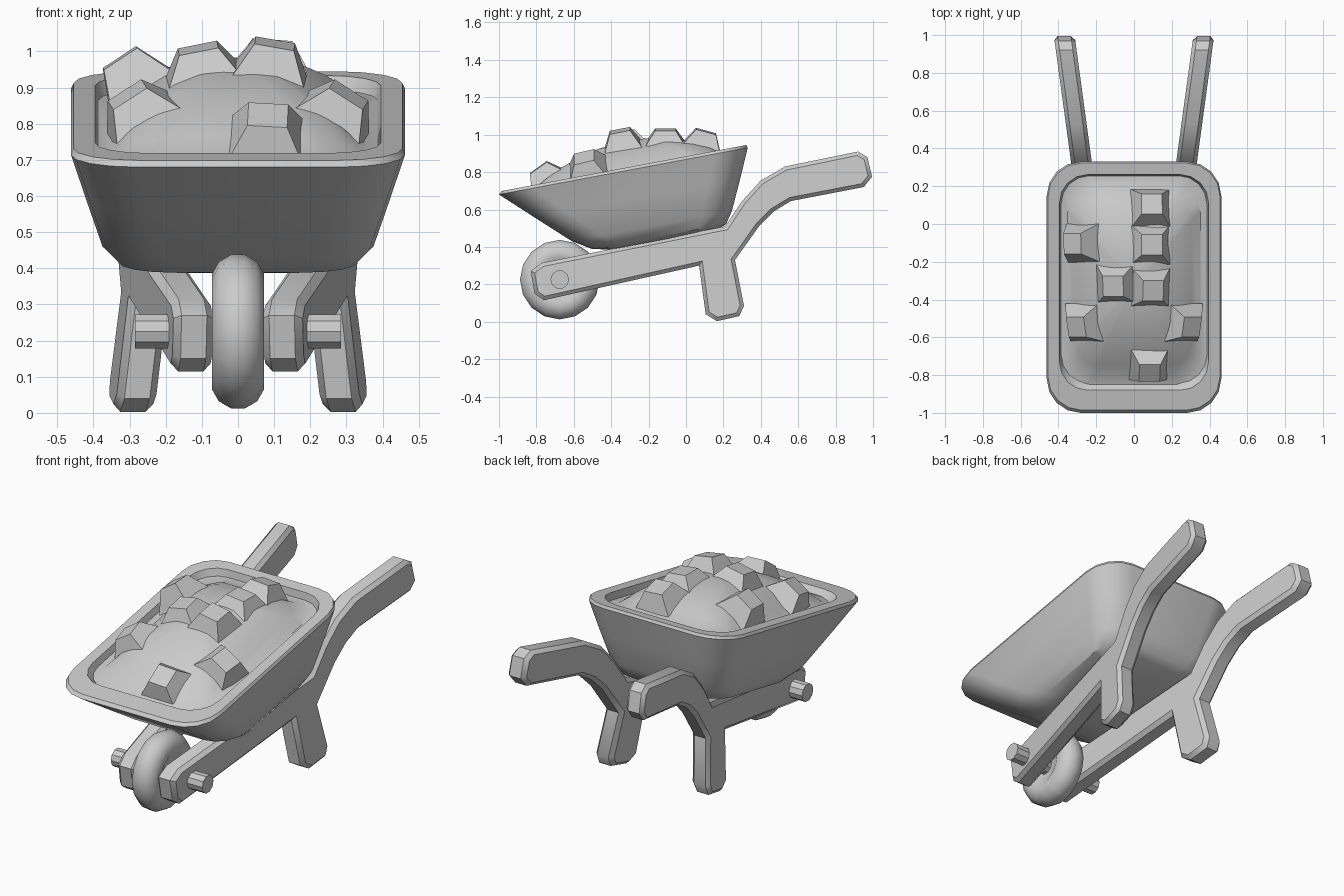
import bpy, bmesh, math
from mathutils import Vector, Matrix

if "Cube" in bpy.data.objects:
    bpy.data.objects.remove(bpy.data.objects["Cube"])

SLOPE = 0.188  # forward tilt of tub and rim


def finish(name, bm, angle=35):
    bmesh.ops.recalc_face_normals(bm, faces=bm.faces)
    me = bpy.data.meshes.new(name)
    bm.to_mesh(me)
    bm.free()
    ob = bpy.data.objects.new(name, me)
    bpy.context.collection.objects.link(ob)
    bpy.ops.object.select_all(action='DESELECT')
    ob.select_set(True)
    bpy.context.view_layer.objects.active = ob
    if angle:
        bpy.ops.object.shade_smooth_by_angle(angle=math.radians(angle))
    return ob


def rounded_rect(hx, y0, y1, r, seg=4):
    pts = []
    corners = [(hx - r, y1 - r), (-hx + r, y1 - r), (-hx + r, y0 + r), (hx - r, y0 + r)]
    for i, (cx, cy) in enumerate(corners):
        for k in range(seg + 1):
            a = math.pi / 2 * (i + k / seg)
            pts.append((cx + r * math.cos(a), cy + r * math.sin(a)))
    return pts


def bridge(bm, loops, closed=False):
    n = len(loops[0])
    pairs = list(zip(loops, loops[1:]))
    if closed:
        pairs.append((loops[-1], loops[0]))
    for a, b in pairs:
        for i in range(n):
            j = (i + 1) % n
            bm.faces.new((a[i], a[j], b[j], b[i]))


# Tub: tilted rounded rectangles (half width, front y, back y, radius, height)
bm = bmesh.new()
loops = []
for hx, y0, y1, r, c in [(0.26, -0.40, 0.17, 0.12, 0.462),
                         (0.33, -0.50, 0.215, 0.15, 0.482),
                         (0.375, -0.61, 0.245, 0.16, 0.545),
                         (0.42, -0.81, 0.29, 0.17, 0.71),
                         (0.462, -1.0, 0.33, 0.18, 0.868),
                         (0.455, -0.985, 0.322, 0.175, 0.884),
                         (0.395, -0.88, 0.262, 0.15, 0.884),
                         (0.375, -0.80, 0.25, 0.15, 0.80)]:
    loops.append([bm.verts.new((x, y, c + SLOPE * y))
                  for x, y in rounded_rect(hx, y0, y1, r)])
bridge(bm, loops)
bm.faces.new(loops[0])
bm.faces.new(loops[-1])
finish("tub", bm)

# Heaped load: domed mound filling the tub
MX, MY, CY = 0.39, 0.565, -0.31


def mound_z(x, y):
    a, b = abs(x) / MX, abs(y - CY) / MY
    t = min(1, (a ** 3 + b ** 3) ** (1 / 3))
    return 0.88 + SLOPE * y - 0.035 + 0.18 * (1 - t ** 2.2)


bm = bmesh.new()
loops = []
base = rounded_rect(MX, CY - MY, CY + MY, 0.15)
for s in (1, 0.9, 0.78, 0.62, 0.45, 0.28, 0.12):
    loops.append([bm.verts.new((x * s, CY + (y - CY) * s,
                                mound_z(x * s, CY + (y - CY) * s))) for x, y in base])
bridge(bm, loops)
bm.faces.new(loops[-1])
finish("load_mound", bm)

# Square lumps standing on the mound, aligned to its surface
bm = bmesh.new()
for x, y, h in [(0.09, 0.09, 0.065), (0.09, -0.11, 0.045), (0.09, -0.34, 0.07),
                (-0.10, -0.32, 0.055), (-0.28, -0.10, 0.085), (-0.275, -0.53, 0.06),
                (0.275, -0.53, 0.06), (0.08, -0.755, 0.06)]:
    e = 0.03
    gx = (mound_z(x + e, y) - mound_z(x - e, y)) / (2 * e)
    gy = (mound_z(x, y + e) - mound_z(x, y - e)) / (2 * e)
    ax = Vector((1, 0, gx)).normalized()
    n = Vector((-gx, -gy, 1)).normalized()
    ay = n.cross(ax)
    o = Vector((x, y, mound_z(x, y)))
    rings = []
    for half, up in ((0.105, -0.03), (0.055, h)):
        rings.append([bm.verts.new(o + n * up + ax * half * i + ay * half * j)
                      for i, j in ((1, 1), (-1, 1), (-1, -1), (1, -1))])
    bridge(bm, rings)
    bm.faces.new(rings[0])
    bm.faces.new(rings[1])
finish("load_lumps", bm, 0)

# Side frames: one profile for beam, leg and handle, splayed outwards
PROFILE = [(-0.81, 0.15), (-0.76, 0.115), (0.07, 0.30), (0.105, 0.04), (0.165, 0.003),
           (0.285, 0.03), (0.31, 0.085), (0.262, 0.33), (0.39, 0.51), (0.47, 0.59),
           (0.56, 0.645), (0.95, 0.72), (0.995, 0.775), (0.97, 0.88), (0.92, 0.91),
           (0.53, 0.83), (0.40, 0.755), (0.30, 0.645), (0.21, 0.51), (-0.77, 0.315),
           (-0.83, 0.27)]
for side, label in ((1, "right"), (-1, "left")):
    bm = bmesh.new()
    rings = [[bm.verts.new((w, y, z)) for y, z in PROFILE] for w in (-0.055, 0.055)]
    bridge(bm, rings)
    caps = [bm.faces.new(rings[0]), bm.faces.new(rings[1])]
    bmesh.ops.recalc_face_normals(bm, faces=bm.faces)
    edges = list({e for f in caps for e in f.edges})
    bmesh.ops.bevel(bm, geom=edges, offset=0.02, segments=1, affect='EDGES')
    for v in bm.verts:
        x = v.co.x + 0.125 + 0.136 * (v.co.y + 0.8) + 0.1 * max(0, 0.35 - v.co.z) * (v.co.y > 0)
        v.co.x = x * side
    finish("side_frame_" + label, bm, 40)

# Wheel: round tyre profile spun about the axle, with a filled centre
WC = Vector((0, -0.675, 0.225))
bm = bmesh.new()
N = 16
rings = []
sect = [(-0.045, 0.02)] + [(-0.075 * math.cos(math.radians(a)), 0.14 + 0.075 * math.sin(math.radians(a)))
                           for a in range(-45, 226, 30)] + [(0.045, 0.02)]
for x, r in sect:
    rings.append([bm.verts.new(WC + Vector((x, r * math.cos(2 * math.pi * k / N),
                                            r * math.sin(2 * math.pi * k / N))))
                  for k in range(N)])
bridge(bm, rings)
bm.faces.new(rings[0])
bm.faces.new(rings[-1])
finish("wheel", bm)

# Axle through both beams
bm = bmesh.new()
bmesh.ops.create_cone(bm, cap_ends=True, segments=10, radius1=0.05, radius2=0.05, depth=0.57,
                      matrix=Matrix.Translation(WC) @ Matrix.Rotation(math.pi / 2, 4, 'Y'))
finish("axle", bm, 30)
